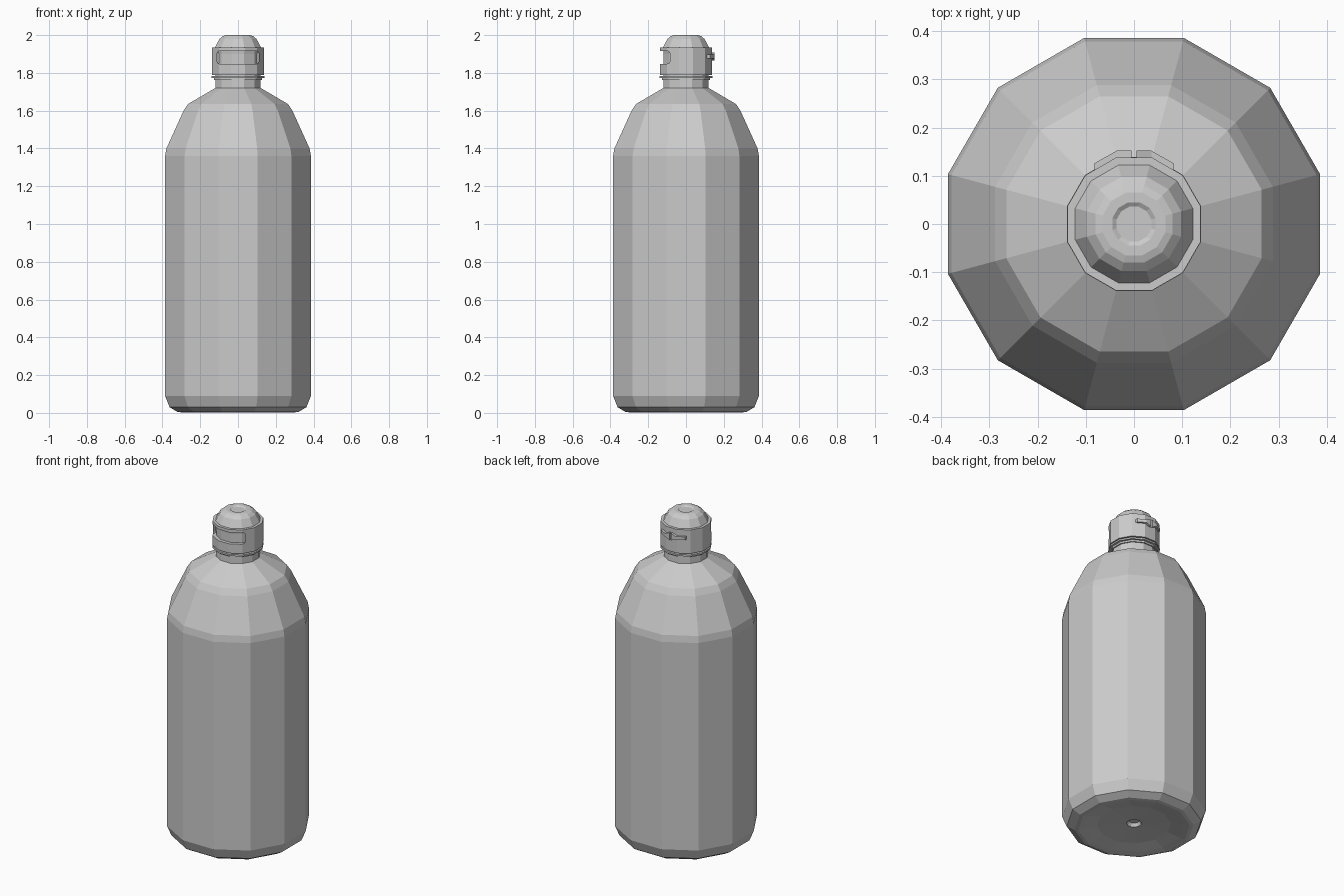
import bpy, bmesh, math
from mathutils import Vector

if "Cube" in bpy.data.objects:
    bpy.data.objects.remove(bpy.data.objects["Cube"], do_unlink=True)

GREY = bpy.data.materials.new("plain grey")
GREY.use_nodes = True
GREY.diffuse_color = (0.6, 0.6, 0.6, 1)
GREY.node_tree.nodes["Principled BSDF"].inputs["Base Color"].default_value = (0.6, 0.6, 0.6, 1)

SIDES = 12
STEP = math.tau / SIDES


def finish(name, bm):
    bmesh.ops.recalc_face_normals(bm, faces=bm.faces[:])
    mesh = bpy.data.meshes.new(name)
    bm.to_mesh(mesh)
    bm.free()
    mesh.materials.append(GREY)
    obj = bpy.data.objects.new(name, mesh)
    bpy.context.collection.objects.link(obj)
    return obj


def lathe(name, profile, closed=False):
    """Twelve-sided turned part; profile radii are measured to the flats."""
    bm = bmesh.new()
    rings = []
    for r, z in profile:
        c = r / math.cos(STEP / 2)
        rings.append([bm.verts.new((c * math.cos((i + 0.5) * STEP),
                                    c * math.sin((i + 0.5) * STEP), z))
                      for i in range(SIDES)])
    pairs = list(zip(rings, rings[1:]))
    if closed:
        pairs.append((rings[-1], rings[0]))
    else:
        bm.faces.new(rings[0])
        bm.faces.new(rings[-1])
    for a, b in pairs:
        for i in range(SIDES):
            j = (i + 1) % SIDES
            bm.faces.new((a[i], a[j], b[j], b[i]))
    return finish(name, bm)


# Bottle with a hollowed base and a small moulding dimple underneath
lathe("bottle_body", [
    (0.03, 0.05), (0.04, 0.03), (0.20, 0.022), (0.27, 0.008), (0.30, 0.003),
    (0.32, 0.005), (0.362, 0.03), (0.386, 0.09), (0.386, 1.36), (0.379, 1.40),
    (0.288, 1.60), (0.265, 1.635), (0.12, 1.72), (0.118, 1.80)])

# Tamper ring below the cap
lathe("tamper_ring", [(0.11, 1.762), (0.126, 1.762), (0.126, 1.773), (0.139, 1.773),
                      (0.139, 1.783), (0.11, 1.783)], closed=True)

# Cap core with a domed lid and a shallow dent on top
lathe("cap_lid", [
    (0.118, 1.775), (0.118, 1.90), (0.122, 1.935), (0.098, 1.98), (0.08, 1.995),
    (0.065, 2.0), (0.045, 2.0), (0.036, 1.994)])

# Outer cap sleeve with a finger opening at the front
sleeve = lathe("cap_sleeve", [(0.112, 1.79), (0.138, 1.79), (0.138, 1.935),
                              (0.112, 1.935)], closed=True)
bm = bmesh.new()
bmesh.ops.create_cube(bm, size=1)
for v in bm.verts:
    v.co = Vector((v.co.x * 0.22, v.co.y * 0.16 - 0.14, v.co.z * 0.07 + 1.882))
upright = [e for e in bm.edges if abs(e.verts[0].co.y - e.verts[1].co.y) > 0.1]
bmesh.ops.bevel(bm, geom=upright, offset=0.012, segments=2, affect='EDGES', profile=0.5)
cutter = finish("opening_cutter", bm)
cutter.hide_render = True
cutter.hide_set(True)
cut = sleeve.modifiers.new("opening", 'BOOLEAN')
cut.operation = 'DIFFERENCE'
cut.solver = 'EXACT'
cut.object = cutter

# Pair of tapered hinge straps wrapped around the back of the cap
for side, label in ((1, "left"), (-1, "right")):
    bm = bmesh.new()
    sections = []
    for x, y, half in ((0.005, 0.148, 0.022), (0.036, 0.148, 0.010), (0.082, 0.122, 0.010)):
        sections.append([bm.verts.new((side * x, y + dy, 1.887 + dz))
                         for dy, dz in ((-0.016, -half), (0.004, -half),
                                        (0.004, half), (-0.016, half))])
    bm.faces.new(sections[0])
    bm.faces.new(sections[-1])
    for a, b in zip(sections, sections[1:]):
        for i in range(4):
            j = (i + 1) % 4
            bm.faces.new((a[i], a[j], b[j], b[i]))
    finish(label + "_hinge_strap", bm)
